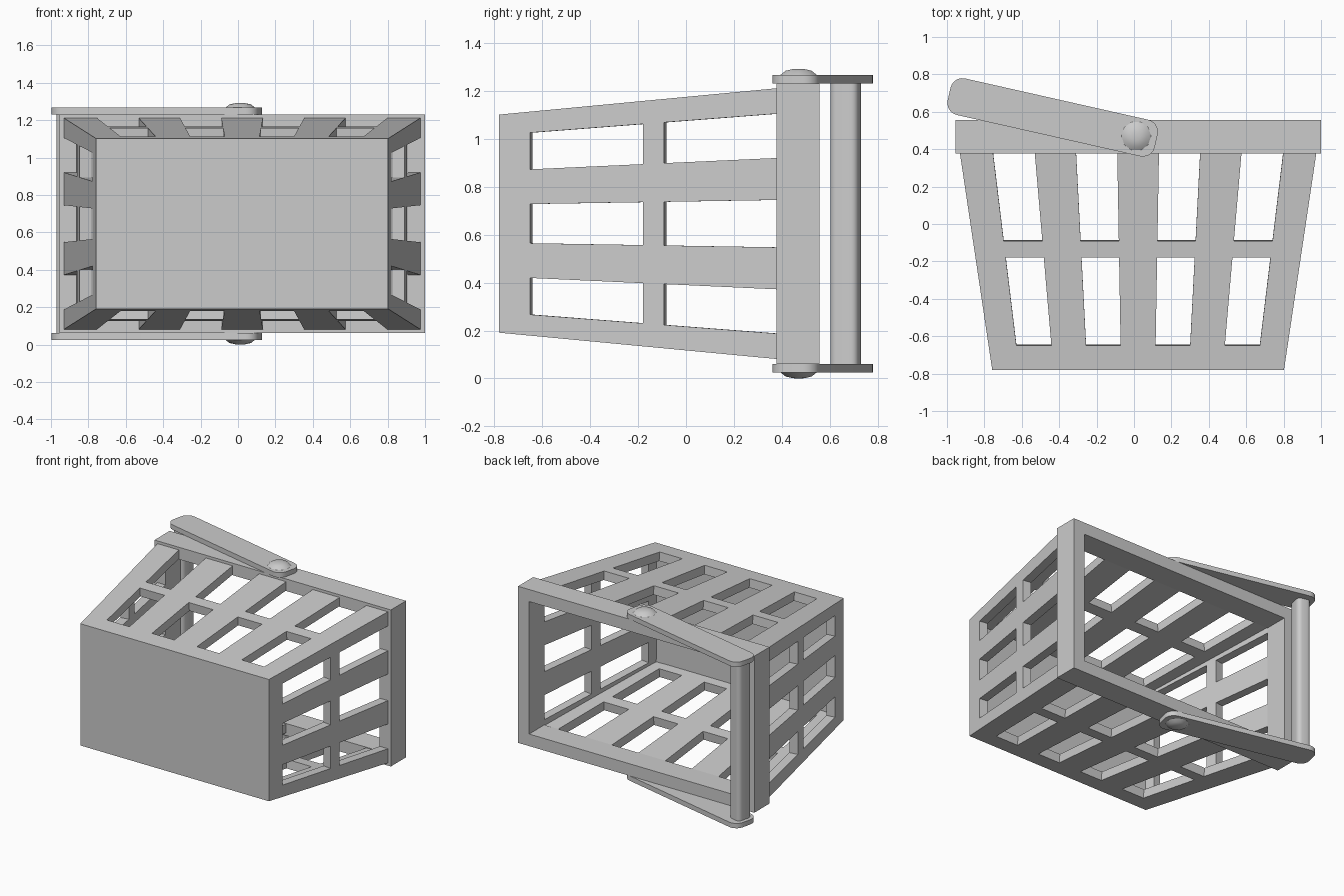
import bpy, bmesh, math
from mathutils import Matrix, Vector

if "Cube" in bpy.data.objects:
    bpy.data.objects.remove(bpy.data.objects["Cube"])

CX, ZC = 0.022, 0.646          # centre line of the basket (opening faces +y)


def finish(name, bm, solid=0.0, angle=30):
    me = bpy.data.meshes.new(name)
    bm.to_mesh(me)
    bm.free()
    ob = bpy.data.objects.new(name, me)
    bpy.context.collection.objects.link(ob)
    bpy.ops.object.select_all(action='DESELECT')
    ob.select_set(True)
    bpy.context.view_layer.objects.active = ob
    if solid:
        mod = ob.modifiers.new("Thickness", 'SOLIDIFY')
        mod.thickness = solid
        mod.offset = -1
        mod.use_even_offset = True
        bpy.ops.object.modifier_apply(modifier=mod.name)
    bpy.ops.object.shade_smooth_by_angle(angle=math.radians(angle))
    return ob


# Basket body: tapered lattice walls plus a closed bottom, then thickened
def basket_body():
    ux = [-1, -.814, -.58, -.348, -.117, .117, .348, .58, .814, 1]
    uz = [-1, -.812, -.485, -.175, .175, .485, .812, 1]
    loop, hole = [], []
    for k, (us, other) in enumerate([(ux, -1), (uz, 1), (ux[::-1], 1), (uz[::-1], -1)]):
        for i, u in enumerate(us[:-1]):
            loop.append((u, other) if k % 2 == 0 else (other, u))
            hole.append(i % 2 == 1)
    rows = [-.78, -.65, -.18, -.092, .39]
    bm = bmesh.new()
    rings = []
    for y in rows:
        t = (y + .78) / 1.16
        hw, hh = .78 + .173 * t, .455 + .11 * t
        rings.append([bm.verts.new((CX + a * hw, y, ZC + b * hh)) for a, b in loop])
    n = len(loop)
    for r in range(len(rows) - 1):
        for i in range(n):
            if hole[i] and r % 2 == 1:
                continue
            j = (i + 1) % n
            bm.faces.new((rings[r][i], rings[r + 1][i], rings[r + 1][j], rings[r][j]))
    bottom = bm.faces.new(rings[0])
    bm.normal_update()
    bmesh.ops.recalc_face_normals(bm, faces=bm.faces[:])
    if bottom.normal.y > 0:
        bmesh.ops.reverse_faces(bm, faces=bm.faces[:])
    finish("basket_body", bm, solid=.065)


# Rim: rectangular collar round the opening
def rim():
    bm = bmesh.new()
    prof = [(.977, .585, .378), (.977, .585, .557), (.885, .495, .557), (.885, .495, .378)]
    rings = [[bm.verts.new((CX + a * w, y, ZC + b * h))
              for a, b in ((-1, -1), (1, -1), (1, 1), (-1, 1))] for w, h, y in prof]
    for p in range(4):
        A, B = rings[p], rings[(p + 1) % 4]
        for i in range(4):
            j = (i + 1) % 4
            bm.faces.new((A[i], B[i], B[j], A[j]))
    bmesh.ops.recalc_face_normals(bm, faces=bm.faces[:])
    finish("rim", bm)


# Box with rounded vertical edges, placed by a matrix
def rounded_bar(name, size, radius, matrix):
    bm = bmesh.new()
    bmesh.ops.create_cube(bm, size=1, matrix=Matrix.Diagonal((*size, 1)))
    vertical = [e for e in bm.edges
                if abs((e.verts[0].co - e.verts[1].co).normalized().z) > .9]
    bmesh.ops.bevel(bm, geom=vertical, offset=radius, segments=5, profile=.5,
                    affect='EDGES')
    bm.transform(matrix)
    finish(name, bm)


# Pivot cap: low dome turned round z, pointing up or down
def pivot(name, side):
    bm = bmesh.new()
    pts = [(0, .575), (.083, .575), (.083, .618), (.057, .638), (.025, .645), (0, .646)]
    verts = [bm.verts.new((r, 0, z)) for r, z in pts]
    edges = [bm.edges.new(p) for p in zip(verts, verts[1:])]
    bmesh.ops.spin(bm, geom=verts + edges, axis=(0, 0, 1), cent=(0, 0, 0),
                   angle=math.tau, steps=10)
    bmesh.ops.remove_doubles(bm, verts=bm.verts[:], dist=1e-4)
    bm.transform(Matrix.Translation((.012, .47, ZC)) @ Matrix.Diagonal((1, 1, side, 1)))
    bmesh.ops.recalc_face_normals(bm, faces=bm.faces[:])
    finish(name, bm, angle=40)


basket_body()
rim()

# Swinging handle: two arms, a grip between them and the pivots
swing = Matrix.Translation((-.435, .57, ZC)) @ Matrix.Rotation(math.radians(-12.7), 4, 'Z')
for side, label in ((1, "upper"), (-1, "lower")):
    rounded_bar(f"handle_arm_{label}", (1.135, .2, .036), .065,
                swing @ Matrix.Translation((0, 0, side * .603)))
    pivot(f"handle_pivot_{label}", side)
rounded_bar("handle_grip", (.1, .12, 1.18), .03, swing @ Matrix.Translation((-.49, -.012, 0)))
